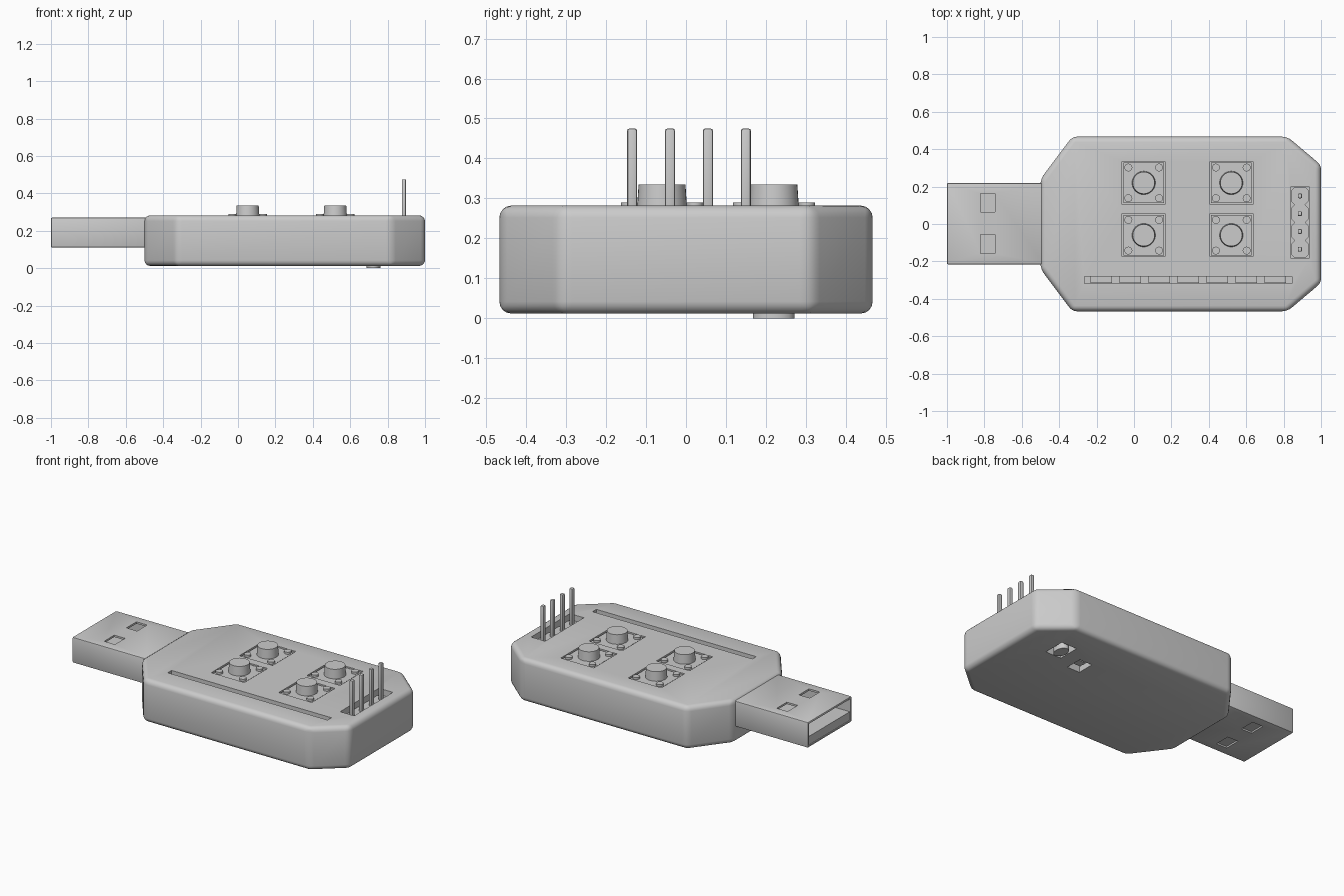
import bpy, bmesh, math

if "Cube" in bpy.data.objects:
    bpy.data.objects.remove(bpy.data.objects["Cube"], do_unlink=True)

grey = bpy.data.materials.new("plain grey")
grey.use_nodes = True
grey.diffuse_color = (0.6, 0.6, 0.6, 1)
grey.node_tree.nodes["Principled BSDF"].inputs["Base Color"].default_value = (0.6, 0.6, 0.6, 1)


def rect(w, d):
    return [(-w / 2, -d / 2), (w / 2, -d / 2), (w / 2, d / 2), (-w / 2, d / 2)]


def ring(rx, ry=None, n=32):
    ry = ry or rx
    return [(rx * math.cos(math.tau * i / n), ry * math.sin(math.tau * i / n)) for i in range(n)]


def prisms(name, outline, centres, z0, z1, taper=1.0):
    """One object holding a copy of the extruded outline at every centre."""
    bm = bmesh.new()
    n = len(outline)
    for cx, cy in centres:
        low = [bm.verts.new((cx + x, cy + y, z0)) for x, y in outline]
        top = [bm.verts.new((cx + x * taper, cy + y * taper, z1)) for x, y in outline]
        bm.faces.new(low[::-1])
        bm.faces.new(top)
        for i in range(n):
            j = (i + 1) % n
            bm.faces.new((low[i], low[j], top[j], top[i]))
    mesh = bpy.data.meshes.new(name)
    bm.to_mesh(mesh)
    bm.free()
    mesh.materials.append(grey)
    obj = bpy.data.objects.new(name, mesh)
    bpy.context.collection.objects.link(obj)
    smooth(obj)
    return obj


def smooth(obj):
    obj.data.shade_smooth()
    obj.data.set_sharp_from_angle(angle=math.radians(35))


def apply(obj, mod):
    bpy.context.view_layer.objects.active = obj
    bpy.ops.object.modifier_apply(modifier=mod.name)
    smooth(obj)


def bevel(obj, width, segments):
    mod = obj.modifiers.new("round", "BEVEL")
    mod.width, mod.segments = width, segments
    mod.limit_method = "ANGLE"
    mod.angle_limit = math.radians(30)
    apply(obj, mod)


def cut(obj, outline, centres, z0, z1):
    cutter = prisms("cutter", outline, centres, z0, z1)
    cutter.hide_render = True
    mod = obj.modifiers.new("cut", "BOOLEAN")
    mod.operation, mod.solver, mod.object = "DIFFERENCE", "EXACT", cutter
    apply(obj, mod)
    bpy.data.objects.remove(cutter, do_unlink=True)


TOP, BASE = 0.282, 0.012
buttons = [(x, y) for x in (0.052, 0.52) for y in (-0.06, 0.22)]
pins = [(0.887, -0.135 + 0.095 * i) for i in range(4)]

# Case with chamfered corners and rounded edges
half = [(-0.5, 0.24), (-0.33, 0.467), (0.82, 0.467), (1.0, 0.315)]
case = prisms("case", [(x, -y) for x, y in half] + half[::-1], [(0, 0)], BASE, TOP)
bevel(case, 0.03, 4)

# Openings in the case
cut(case, rect(0.23, 0.23), buttons, 0.2, 0.4)
cut(case, rect(0.097, 0.385), [(0.887, 0.008)], 0.2, 0.4)
cut(case, rect(1.11, 0.038), [(0.29, -0.299)], 0.2, 0.4)
cut(case, rect(0.11, 0.14), [(0.725, 0.22)], -0.1, 0.07)
cut(case, rect(0.09, 0.11), [(0.53, 0.15)], -0.1, 0.07)

# Push buttons: base, cap and corner pegs
prisms("button_bases", rect(0.216, 0.216), buttons, 0.19, 0.277)
prisms("button_caps", ring(0.063), buttons, 0.27, 0.335, 0.93)
pegs = [(x + i * 0.082, y + j * 0.082) for x, y in buttons for i in (-1, 1) for j in (-1, 1)]
prisms("button_pegs", ring(0.021, n=16), pegs, 0.26, 0.29)

# Pin header made of octagonal cells
w, d, c = 0.046, 0.0475, 0.018
cell = [(-w + c, -d), (w - c, -d), (w, -d + c), (w, d - c),
        (w - c, d), (-w + c, d), (-w, d - c), (-w, -d + c)]
prisms("header_block", cell, pins, 0.19, 0.245)
header_pins = prisms("header_pins", rect(0.023, 0.025), pins, 0.2, 0.475)
bevel(header_pins, 0.006, 2)

# Row of lamps sunk in the long slot
lamps = [(-0.175 + 0.155 * i, -0.299) for i in range(7)]
prisms("lamp_row", rect(0.115, 0.034), lamps, 0.19, 0.25)

# Underside switch knob and small part in the second opening
prisms("underside_knob", ring(0.037, 0.052, 24), [(0.725, 0.22)], 0.0, 0.08)
prisms("underside_part", rect(0.05, 0.05), [(0.53, 0.15)], 0.03, 0.08)

# Hollow metal plug with four windows and an inner tongue
shell = prisms("plug_shell", rect(0.52, 0.435), [(-0.74, 0.002)], 0.11, 0.27)
bevel(shell, 0.006, 2)
cut(shell, rect(0.6, 0.411), [(-0.81, 0.002)], 0.122, 0.258)
cut(shell, rect(0.075, 0.1), [(-0.782, 0.113), (-0.782, -0.107)], 0.0, 0.4)
prisms("plug_tongue", rect(0.49, 0.413), [(-0.75, 0.002)], 0.12, 0.175)
